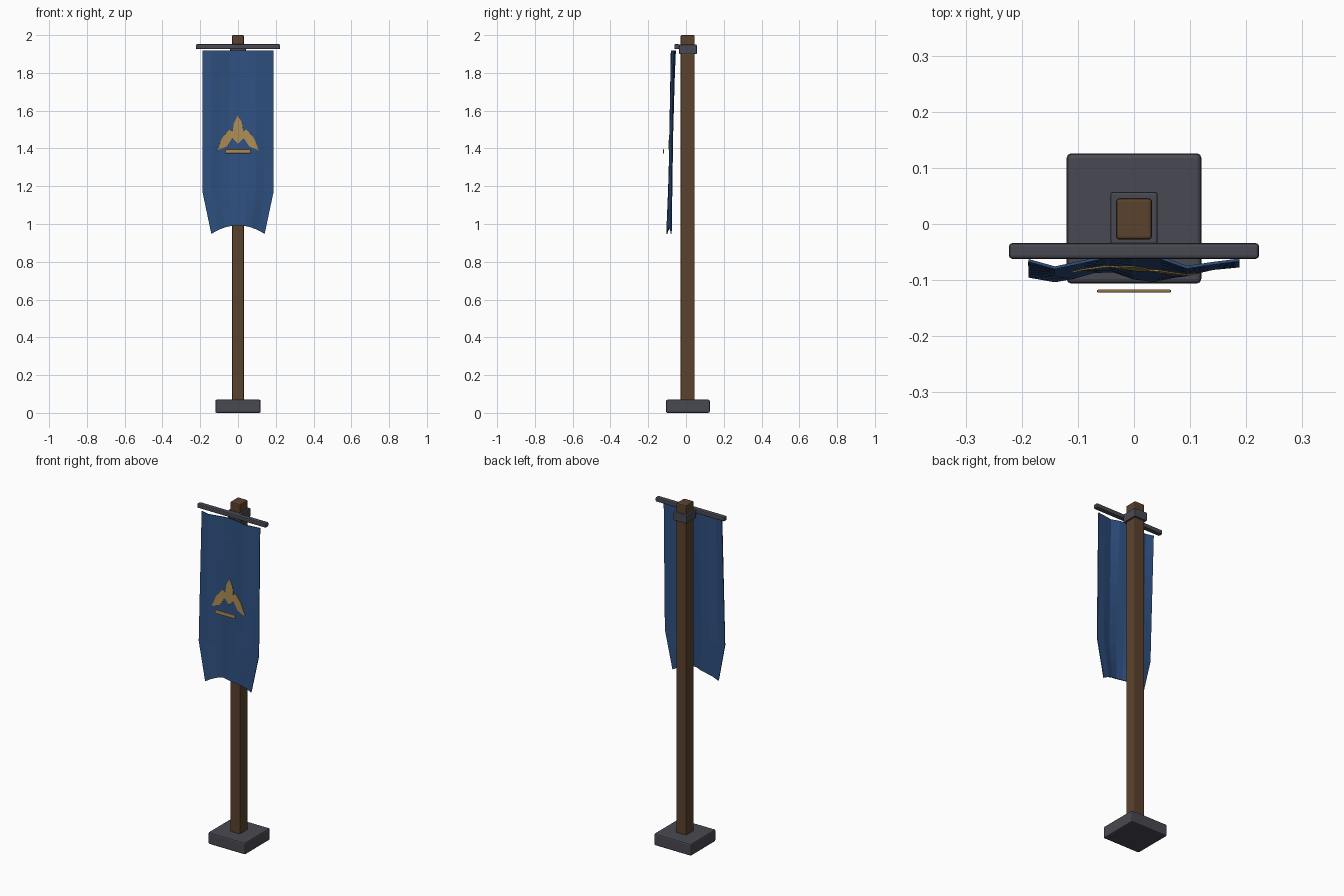
import bpy
import bmesh

cube = bpy.data.objects.get("Cube")
if cube:
    bpy.data.objects.remove(cube, do_unlink=True)


def material(name, rgb):
    m = bpy.data.materials.new(name)
    m.use_nodes = True
    m.diffuse_color = (*rgb, 1)
    m.node_tree.nodes["Principled BSDF"].inputs["Base Color"].default_value = (*rgb, 1)
    return m


WOOD = material("brown wood", (0.105, 0.055, 0.027))
METAL = material("dark grey metal", (0.066, 0.066, 0.085))
BLUE = material("blue cloth", (0.028, 0.08, 0.215))
GOLD = material("gold thread", (0.41, 0.26, 0.085))


def add_object(name, bm, mat):
    bmesh.ops.recalc_face_normals(bm, faces=bm.faces)
    mesh = bpy.data.meshes.new(name)
    bm.to_mesh(mesh)
    bm.free()
    mesh.materials.append(mat)
    ob = bpy.data.objects.new(name, mesh)
    bpy.context.collection.objects.link(ob)
    return ob


def box(name, x, y, z, mat, bevel):
    """Bevelled box, each axis given as a (low, high) pair."""
    bm = bmesh.new()
    bmesh.ops.create_cube(bm, size=1)
    for v in bm.verts:
        v.co = [a + (b - a) * (c + 0.5) for (a, b), c in zip((x, y, z), v.co)]
    ob = add_object(name, bm, mat)
    mod = ob.modifiers.new("Bevel", "BEVEL")
    mod.width = bevel
    mod.segments = 2
    return ob


def sheet(name, rows, mat, thickness):
    """Thin sheet through a grid of points."""
    bm = bmesh.new()
    grid = [[bm.verts.new(p) for p in row] for row in rows]
    for r, s in zip(grid, grid[1:]):
        for i in range(len(r) - 1):
            bm.faces.new((r[i], r[i + 1], s[i + 1], s[i]))
    bmesh.ops.remove_doubles(bm, verts=bm.verts, dist=0.0001)
    ob = add_object(name, bm, mat)
    mod = ob.modifiers.new("Thickness", "SOLIDIFY")
    mod.thickness = thickness
    mod.offset = 0
    return ob


def lerp_list(values, f):
    i = min(int(f), len(values) - 2)
    return values[i] + (values[i + 1] - values[i]) * (f - i)


# Stand and hanging hardware
box("base", (-0.12, 0.12), (-0.106, 0.126), (0, 0.07), METAL, 0.008)
box("pole", (-0.032, 0.032), (-0.028, 0.046), (0.03, 2), WOOD, 0.006)
box("bracket", (-0.042, 0.042), (-0.036, 0.057), (1.9, 1.95), METAL, 0.004)
box("crossbar", (-0.223, 0.223), (-0.062, -0.034), (1.926, 1.952), METAL, 0.006)

# Folded cloth: depth profiles along the top and bottom edges
TOP, KNEE, HALF = 1.918, 1.17, 0.188
TOP_FOLD = [-0.065, -0.078, -0.068, -0.058, -0.056, -0.060, -0.077, -0.070, -0.064]
LOW_FOLD = [-0.101, -0.095, -0.085, -0.085, -0.098, -0.102, -0.094, -0.082, -0.078]


def cloth_y(u, z):
    f = (u + 1) * 4
    t = (TOP - z) / 0.96
    return lerp_list(TOP_FOLD, f) * (1 - t) + lerp_list(LOW_FOLD, f) * t


def cloth_point(u, row):
    if row <= 6:
        return (u * HALF, cloth_y(u, TOP + (KNEE - TOP) * row / 6), TOP + (KNEE - TOP) * row / 6)
    s = (row - 6) / 2
    z = KNEE + (0.993 - 0.045 * u * u - KNEE) * s
    return (u * HALF * (1 - 0.25 * s), cloth_y(u, z), z)


cloth = [[cloth_point(i / 4 - 1, row) for i in range(9)] for row in range(9)]
sheet("banner_cloth", cloth, BLUE, 0.005)

# Winged ornament lying on the cloth, symmetric about the middle
UPPER = [(0, 1.575), (0.024, 1.53), (0.027, 1.49), (0.045, 1.5), (0.085, 1.455), (0.11, 1.39)]
LOWER = [(0, 1.425), (0.03, 1.455), (0.06, 1.41), (0.11, 1.39)]


def height(outline, x):
    for (x0, z0), (x1, z1) in zip(outline, outline[1:]):
        if x <= x1:
            return z0 + (z1 - z0) * (x - x0) / (x1 - x0)
    return outline[-1][1]


columns = [i / 20 * 0.11 for i in range(-20, 21)]


def ornament_point(x, f):
    low, high = height(LOWER, abs(x)), height(UPPER, abs(x))
    z = low + (high - low) * f
    return (x, cloth_y(x / HALF, z) - 0.005, z)


sheet("wing_ornament", [[ornament_point(x, f) for x in columns] for f in (0, 0.5, 1)], GOLD, 0.003)

# Small bar in front of the cloth, below the wings
box("ornament_bar", (-0.066, 0.066), (-0.122, -0.117), (1.374, 1.396), GOLD, 0.002)
